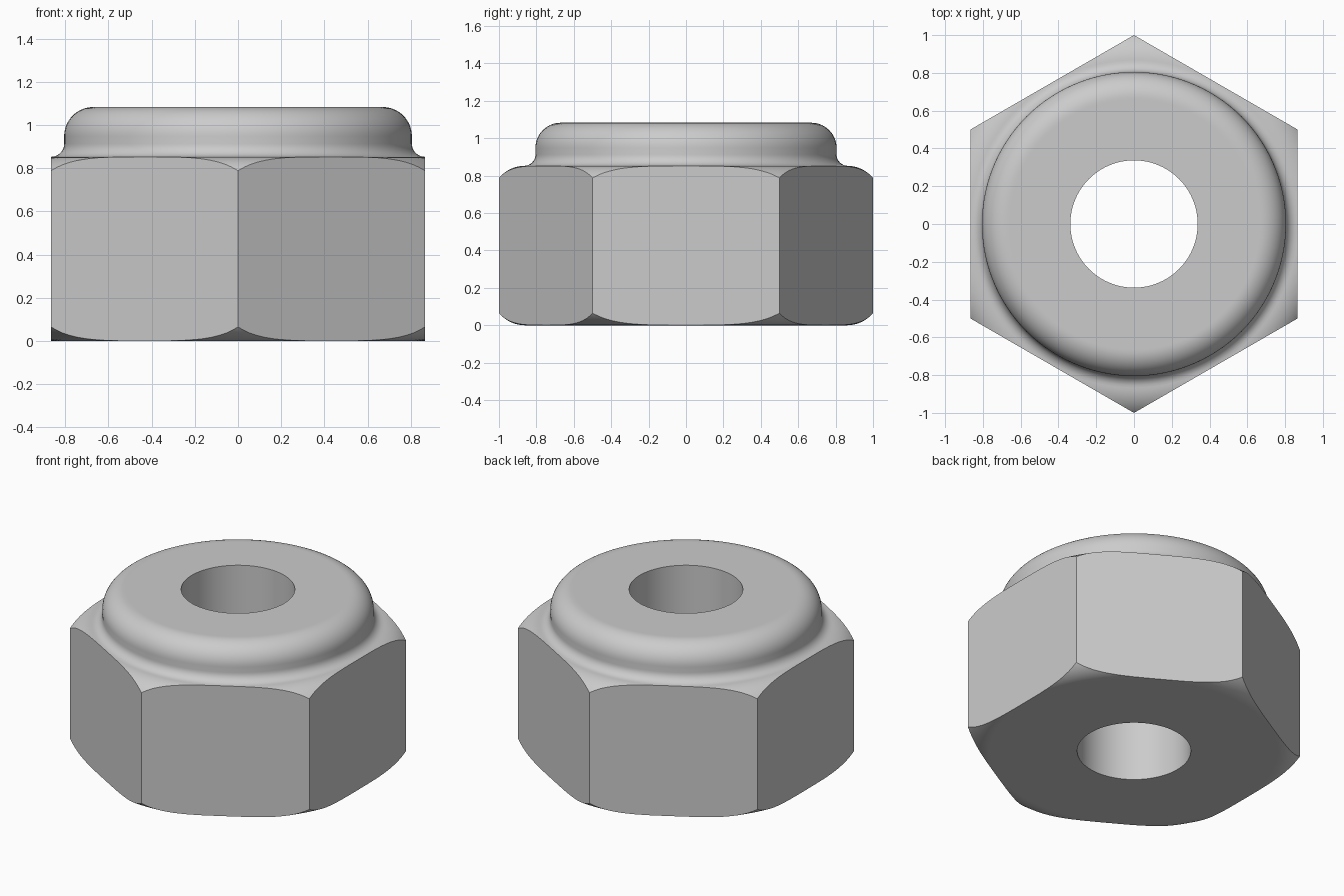
import bpy
import bmesh
from math import sin, cos, pi, radians, sqrt
from mathutils import Vector

cube = bpy.data.objects.get("Cube")
if cube:
    bpy.data.objects.remove(cube, do_unlink=True)

STEPS = 120
HOLE = 0.337
APOTHEM = sqrt(3) / 2


def arc(r, z, radius, start, end, n):
    """Points (r, z) along a circular arc, angles in degrees."""
    angles = [radians(start + (end - start) * i / n) for i in range(n + 1)]
    return [(r + radius * cos(a), z + radius * sin(a)) for a in angles]


steel = bpy.data.materials.new("grey steel")
steel.use_nodes = True
colour = (0.6, 0.6, 0.6, 1)
steel.diffuse_color = colour
steel.node_tree.nodes["Principled BSDF"].inputs["Base Color"].default_value = colour

# Half section: bore, bottom, rounded corners, fillet, domed collar
section = [(HOLE, 0), (0.85, 0)]
section += arc(0.86, 0.183, 0.183, -90, -29, 10)
section += arc(0.86, 0.67, 0.183, 29, 90, 10)
section += arc(0.865, 0.913, 0.06, 270, 180, 8)
section += arc(0.67, 0.948, 0.135, 0, 90, 14)
section += [(0.66, 1.083), (HOLE, 1.083)]

# Revolve the section around the vertical axis
bm = bmesh.new()
verts = [bm.verts.new((r, 0, z)) for r, z in section]
edges = [bm.edges.new((a, b)) for a, b in zip(verts, verts[1:] + verts[:1])]
bmesh.ops.spin(bm, geom=verts + edges, cent=(0, 0, 0), axis=(0, 0, 1),
               angle=2 * pi, steps=STEPS)
bmesh.ops.remove_doubles(bm, verts=bm.verts, dist=0.0001)

# Slice the six wrench flats
for i in range(6):
    normal = Vector((cos(i * pi / 3), sin(i * pi / 3), 0))
    bmesh.ops.bisect_plane(bm, geom=bm.verts[:] + bm.edges[:] + bm.faces[:],
                           dist=0.00001, plane_co=normal * APOTHEM,
                           plane_no=normal, clear_outer=True)
    rim = [e for e in bm.edges if e.is_boundary]
    bmesh.ops.edgeloop_fill(bm, edges=rim)
bmesh.ops.recalc_face_normals(bm, faces=bm.faces)

mesh = bpy.data.meshes.new("lock_nut")
bm.to_mesh(mesh)
bm.free()
mesh.materials.append(steel)
nut = bpy.data.objects.new("lock_nut", mesh)
bpy.context.collection.objects.link(nut)

# Smooth curved surfaces, crisp flats
bpy.ops.object.select_all(action="DESELECT")
nut.select_set(True)
bpy.context.view_layer.objects.active = nut
bpy.ops.object.shade_smooth_by_angle(angle=radians(30))
